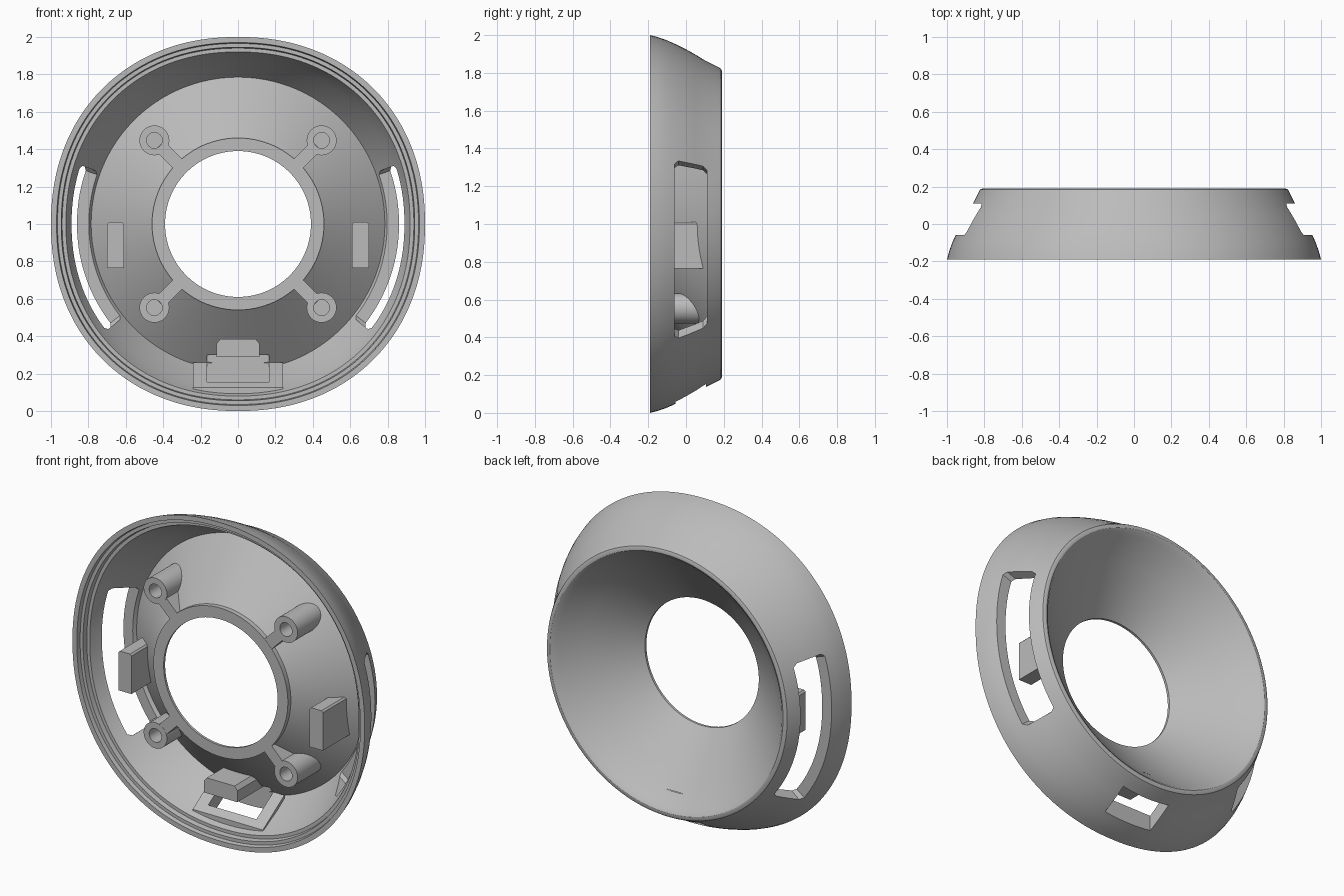
import bpy, bmesh
from math import sin, cos, pi, radians, hypot, atan2

if "Cube" in bpy.data.objects:
    bpy.data.objects.remove(bpy.data.objects["Cube"])

CZ = 1.0        # height of the central axis
FRONT = -0.17   # plane shared by ring, ribs, posts and clips

grey = bpy.data.materials.new("plain_grey")
grey.use_nodes = True
grey.diffuse_color = (0.5, 0.5, 0.5, 1)
grey.node_tree.nodes["Principled BSDF"].inputs["Base Color"].default_value = (0.5, 0.5, 0.5, 1)


def finish(name, bm, smooth=True):
    bmesh.ops.recalc_face_normals(bm, faces=bm.faces)
    mesh = bpy.data.meshes.new(name)
    bm.to_mesh(mesh)
    bm.free()
    ob = bpy.data.objects.new(name, mesh)
    bpy.context.collection.objects.link(ob)
    mesh.materials.append(grey)
    if smooth:
        select(ob)
        bpy.ops.object.shade_smooth_by_angle(angle=radians(30))
    return ob


def select(ob):
    bpy.ops.object.select_all(action='DESELECT')
    ob.select_set(True)
    bpy.context.view_layer.objects.active = ob


def loft(name, loops, closed=False, smooth=True):
    """Skin a list of equal point loops; ends are capped unless closed."""
    bm = bmesh.new()
    rings = [[bm.verts.new(p) for p in loop] for loop in loops]
    n = len(rings[0])
    pairs = list(zip(rings, rings[1:])) + ([(rings[-1], rings[0])] if closed else [])
    for a, b in pairs:
        for i in range(n):
            j = (i + 1) % n
            bm.faces.new((a[i], a[j], b[j], b[i]))
    if not closed:
        bm.faces.new(rings[0])
        bm.faces.new(rings[-1])
    return finish(name, bm, smooth)


def cut(ob, cutter):
    mod = ob.modifiers.new("cut", 'BOOLEAN')
    mod.operation, mod.solver, mod.object = 'DIFFERENCE', 'EXACT', cutter
    select(ob)
    bpy.ops.object.modifier_apply(modifier=mod.name)


def corner(a):
    """Radius factor of a round-cornered square with bowed sides."""
    n = 2.15
    return (abs(cos(a)) ** n + abs(sin(a)) ** n) ** (-1 / n)


def body_loop(r, y, square, n=160):
    pts = []
    for i in range(n):
        a = 2 * pi * i / n
        rr = r * (1 + (corner(a) - 1) * square)
        pts.append((rr * cos(a), y, CZ + rr * sin(a)))
    return pts


def funnel_y(x, z):
    """Depth just inside the funnel wall at a point."""
    return -0.14 + (hypot(x, z) - 0.46) * 0.83 + 0.02


def prism(name, outline, front=FRONT):
    """Block with a flat front whose back follows the funnel."""
    return loft(name, [[(x, front, CZ + z) for x, z in outline],
                       [(x, funnel_y(x, z), CZ + z) for x, z in outline]])


# Housing: outer shell, stepped rim, inner wall, ring and funnel in one section
outer = [(0.81, 0.19), (0.822, 0.185), (0.83, 0.172), (0.866, 0.1), (0.897, 0.05),
         (0.925, 0), (0.95, -0.05), (0.972, -0.1), (0.988, -0.145), (1, -0.19)]
rim = [(0.97, -0.19), (0.965, -0.165), (0.945, -0.165), (0.94, -0.135), (0.92, -0.135)]
wall = [(0.9, -0.08), (0.875, -0.03), (0.835, 0.05), (0.785, 0.13)]
core = [(0.46, -0.14), (0.46, FRONT), (0.39, FRONT), (0.39, -0.155),
        (0.5, -0.065), (0.64, 0.05), (0.765, 0.16), (0.783, 0.181), (0.797, 0.19)]
section = [(r, y, min(1, max(0, (0.14 - y) / 0.27))) for r, y in outer + rim + wall]
section += [(r, y, 0) for r, y in core]
housing = loft("housing", [body_loop(*s) for s in section], closed=True)

# Side windows: curved cutters swept round the axis
cutters = []
for side in (1, -1):
    loops = []
    steps = 24
    for i in range(steps + 1):
        a = radians(-39 + 59.5 * i / steps)
        inset = 0.02 if i in (0, steps) else 0
        y0, y1 = -0.06 + inset, 0.11 - inset
        loops.append([(side * r * cos(a), y, CZ + r * sin(a))
                      for r, y in ((0.79, y0), (1.2, y0), (1.2, y1), (0.79, y1))])
    # short chamfered ends
    for k, near, d in ((0, 1, 1), (steps, steps - 1, -1)):
        a = radians(-39 + 59.5 * k / steps + 1.2 * d)
        loops[near] = [(side * r * cos(a), y, CZ + r * sin(a))
                       for r, y in ((0.79, -0.06), (1.2, -0.06), (1.2, 0.11), (0.79, 0.11))]
    cutters.append(loft("window_cutter", loops, smooth=False))


def box_loops(w, side):
    return [[(x, y, z) for y, z in side] for x in (-w, w)]


# Bottom latch pad with its opening
pad = loft("latch_pad", box_loops(0.24, [(-0.1, 0.075), (-0.1, 0.125), (0.11, 0.26), (0.11, 0.19)]))
latch = loft("latch_cutter", box_loops(0.165, [(-0.055, -0.1), (-0.055, 0.3), (0.105, 0.3), (0.105, -0.1)]),
             smooth=False)
cutters.append(latch)
for c in cutters:
    cut(housing, c)
cut(pad, latch)
for c in cutters:
    bpy.data.objects.remove(c)
select(housing)
bpy.ops.object.shade_smooth_by_angle(angle=radians(30))

# Screw posts with blind holes, and ribs tying them to the ring
for sx, sz, label in ((1, 1, "upper_left"), (-1, 1, "upper_right"),
                      (1, -1, "lower_left"), (-1, -1, "lower_right")):
    px, pz = 0.447 * sx, 0.447 * sz

    def circle(r, y=None):
        pts = [(px + r * cos(2 * pi * i / 32), pz + r * sin(2 * pi * i / 32)) for i in range(32)]
        return [(x, funnel_y(x, z) if y is None else y, CZ + z) for x, z in pts]

    loft("screw_post_" + label, [circle(0.08), circle(0.08, FRONT), circle(0.042, FRONT), circle(0.042, -0.03)])
    a, h = atan2(sz, sx), 0.035
    prism("rib_" + label, [(r * cos(a) - t * sin(a), r * sin(a) + t * cos(a))
                           for r, t in ((0.44, -h), (0.565, -h), (0.565, h), (0.44, h))], FRONT + 0.001)

# Side clips and bottom clip
for s, label in ((1, "left"), (-1, "right")):
    prism("clip_" + label, [(s * x, z) for x, z in
                            ((0.61, -0.235), (0.7, -0.235), (0.7, 0), (0.69, 0.01), (0.62, 0.01), (0.61, 0))])
prism("clip_bottom", [(-0.115, -0.71), (0.115, -0.71), (0.115, -0.64), (0.095, -0.615),
                      (-0.095, -0.615), (-0.115, -0.64)])
